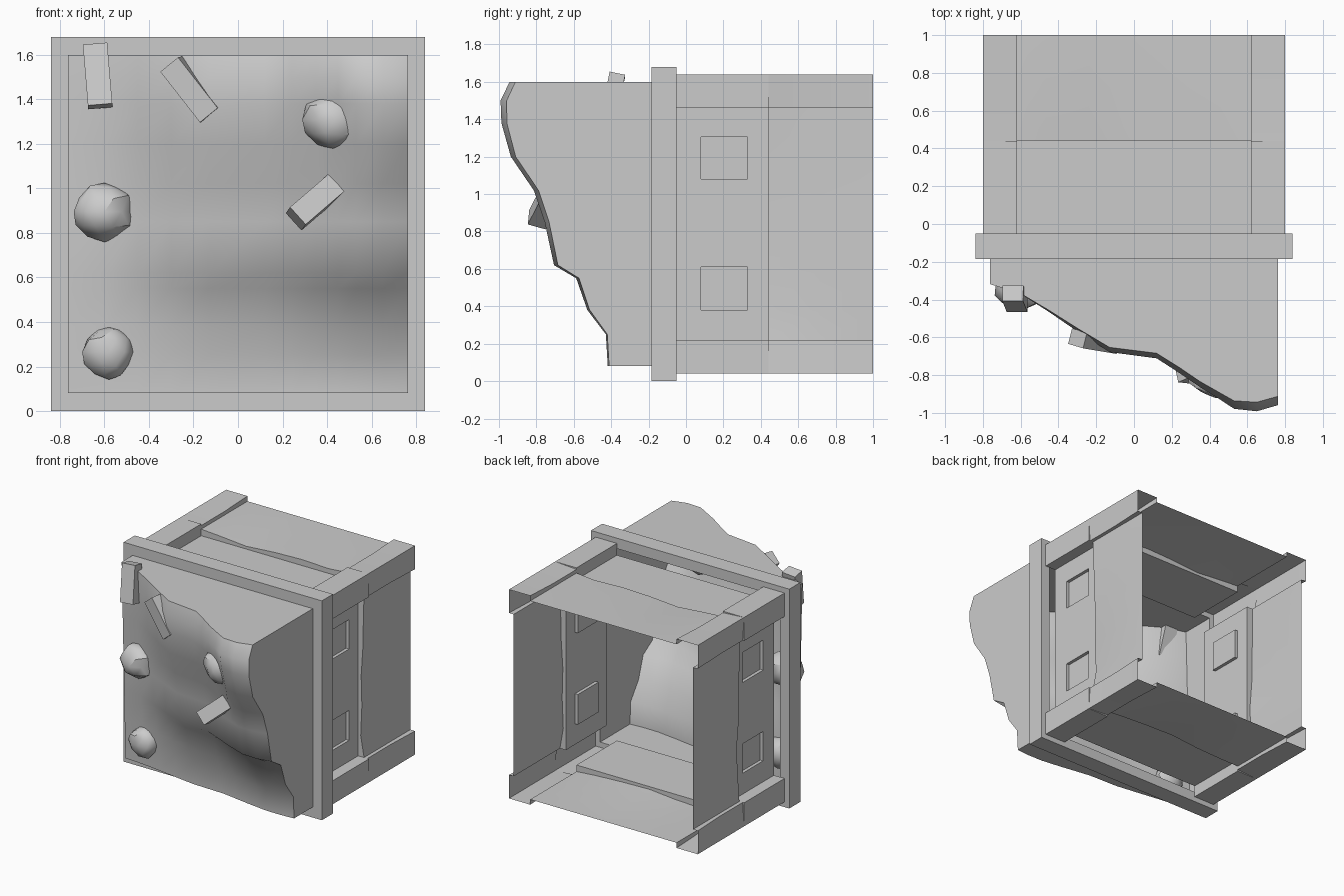
import bpy, bmesh, random
from math import exp
from mathutils import Vector, Matrix

if "Cube" in bpy.data.objects:
    bpy.data.objects.remove(bpy.data.objects["Cube"])

random.seed(4)


def finish(name, bm, angle=None):
    bmesh.ops.remove_doubles(bm, verts=bm.verts, dist=0.0005)
    bmesh.ops.recalc_face_normals(bm, faces=bm.faces)
    me = bpy.data.meshes.new(name)
    bm.to_mesh(me)
    bm.free()
    ob = bpy.data.objects.new(name, me)
    bpy.context.collection.objects.link(ob)
    if angle:
        bpy.ops.object.select_all(action='DESELECT')
        ob.select_set(True)
        bpy.context.view_layer.objects.active = ob
        bpy.ops.object.shade_smooth_by_angle(angle=angle)
    return ob


def loft(bm, rings, closed=True):
    rows = [[bm.verts.new(p) for p in r] for r in rings]
    for a, b in zip(rows, rows[1:]):
        n = len(a)
        for i in range(n if closed else n - 1):
            j = (i + 1) % n
            bm.faces.new((a[i], a[j], b[j], b[i]))
    return rows


def lerp(table, t):
    for (a, u), (b, v) in zip(table, table[1:]):
        if t <= b:
            return u + (v - u) * max(0, t - a) / (b - a)
    return table[-1][1]


# Square end frame: rectangular cross-section swept round the opening
def rect(hx, z0, z1, y):
    return [(-hx, y, z0), (hx, y, z0), (hx, y, z1), (-hx, y, z1)]


bm = bmesh.new()
outer, inner = (0.84, 0, 1.68), (0.763, 0.08, 1.6)
loft(bm, [rect(*outer, -0.185), rect(*outer, -0.05), rect(*inner, -0.05),
          rect(*inner, -0.185), rect(*outer, -0.185)])
finish("end_frame", bm)

# Corridor shell: panels stepped inward between four corner rails
BREAKS = [-0.62, -0.46, -0.23, 0, 0.24, 0.465, 0.62]


def section(y, step, dent):
    pts = []
    for k in range(4):
        side = [(-0.8, 0.8), (-0.62, 0.8)] + [(b, 0.8 - step) for b in BREAKS] + [(0.62, 0.8)]
        for i, (s, d) in enumerate(side):
            if 3 <= i <= 7:
                d -= dent * random.uniform(0, 1)
            elif dent and i in (1, 9):
                d -= 0.012
            if k == 0:
                x, z = s, -d
            elif k == 1:
                x, z = d, s
            elif k == 2:
                x, z = -s, d
            else:
                x, z = -d, -s
            if k == 3:          # keep the side breakpoints at equal heights
                x, z = -d, -s if abs(s) > 0.6 else -s + 0.005
            pts.append((x, y, z + 0.84))
    return pts


bm = bmesh.new()
rings = [section(y, 0.09, 0) for y in (-0.05, 0.08, 0.33, 0.44)]
rings += [section(0.44, 0.04, 0.03), section(0.72, 0.04, 0.008), section(1.0, 0.04, 0)]
loft(bm, rings)

# Four shallow square recesses pressed into the side walls
picked = []
for f in bm.faces:
    c = f.calc_center_median()
    if abs(c.x) > 0.7 and 0.1 < c.y < 0.3 and min(abs(c.z - 0.495), abs(c.z - 1.19)) < 0.03:
        picked.append(f)
for f in bmesh.ops.extrude_discrete_faces(bm, faces=picked)['faces']:
    for v in f.verts:
        v.co.x -= 0.025 if v.co.x > 0 else -0.025
finish("corridor_shell", bm, 0.5)

# Rubble heap: curved sheet bulging out of the frame
SPREAD = [(-0.763, 0), (-0.6, 0.08), (-0.45, 0.22), (-0.3, 0.37), (-0.13, 0.53), (0.12, 0.58),
          (0.24, 0.7), (0.35, 0.82), (0.45, 0.91), (0.53, 0.98), (0.65, 0.99), (0.763, 0.94)]
REACH = [(0.08, -0.42), (0.25, -0.43), (0.38, -0.53), (0.55, -0.59), (0.62, -0.71), (0.85, -0.76),
         (1.02, -0.82), (1.2, -0.95), (1.38, -1.0), (1.5, -1.0), (1.6, -0.95)]


def heap_y(x, z):
    left = -0.27 - 0.03 * z
    y = left + lerp(SPREAD, x) * (lerp(REACH, z) - left)
    return y + 0.07 * exp(-((x - 0.4) ** 2 + (z - 1.28) ** 2) / 0.03)


bm = bmesh.new()
xs, zs = [s[0] for s in SPREAD], [r[0] for r in REACH]
loft(bm, [[(x, heap_y(x, z), z) for x in xs] for z in zs], closed=False)
rim = ([(x, zs[0]) for x in xs] + [(xs[-1], z) for z in zs[1:]]
       + [(x, zs[-1]) for x in xs[-2::-1]] + [(xs[0], z) for z in zs[-2:0:-1]])
loft(bm, [[(x, heap_y(x, z), z) for x, z in rim], [(x, -0.185, z) for x, z in rim]])
finish("rubble_heap", bm, 0.95)


# Loose stones half buried in the heap
def stone(name, loc, size):
    bm = bmesh.new()
    bmesh.ops.create_icosphere(bm, subdivisions=2, radius=1)
    for v in bm.verts:
        v.co *= random.uniform(0.9, 1.08)
        v.co = Vector(loc) + Vector(a * b for a, b in zip(v.co, size))
    finish(name, bm, 0.6)


stone("stone_upper", (0.435, -0.80, 1.31), (0.145, 0.12, 0.13))
stone("stone_middle", (-0.6, -0.345, 0.895), (0.145, 0.11, 0.13))
stone("stone_lower", (-0.58, -0.30, 0.265), (0.117, 0.09, 0.117))


# Broken timber pieces sticking out of the heap
def timber(name, loc, axis, facing, size):
    a = Vector(axis).normalized()
    w = a.cross(Vector(facing)).normalized()
    n = w.cross(a)
    m = Matrix((a, w, n)).transposed().to_4x4()
    bm = bmesh.new()
    bmesh.ops.create_cube(bm, size=1)
    bmesh.ops.transform(bm, matrix=Matrix.Translation(loc) @ m @ Matrix.Diagonal((*size, 1)),
                        verts=bm.verts)
    finish(name, bm)


timber("timber_left", (-0.63, -0.395, 1.505), (-0.02, 0.05, 0.24), (0, -1, 0), (0.28, 0.11, 0.085))
timber("timber_centre", (-0.21, -0.62, 1.445), (0.18, -0.03, -0.23), (-0.3, -1, 0), (0.29, 0.105, 0.085))
timber("timber_right", (0.36, -0.75, 0.95), (0.18, 0.08, 0.155), (0, -1, 0.1), (0.28, 0.105, 0.10))
